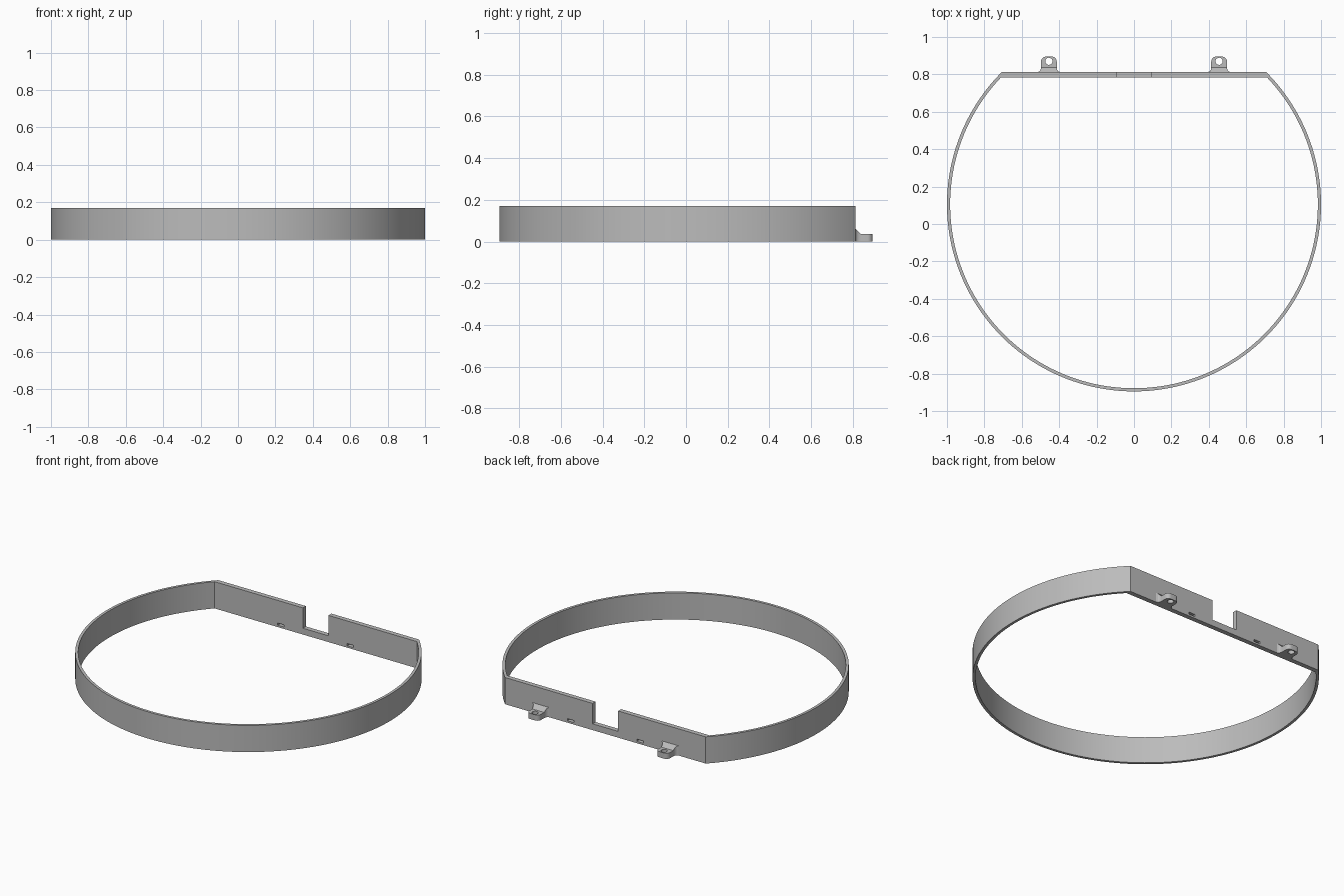
import bpy
import bmesh
import math

HEIGHT = 0.17
CENTRE_Y = 0.105
BACK, INNER_BACK = 0.812, 0.782

cube = bpy.data.objects.get("Cube")
if cube:
    bpy.data.objects.remove(cube, do_unlink=True)

grey = bpy.data.materials.new("plain grey")
grey.use_nodes = True
colour = (0.5, 0.5, 0.5, 1)
grey.diffuse_color = colour
grey.node_tree.nodes["Principled BSDF"].inputs["Base Color"].default_value = colour


def finish(name, bm):
    bmesh.ops.recalc_face_normals(bm, faces=bm.faces[:])
    mesh = bpy.data.meshes.new(name)
    bm.to_mesh(mesh)
    bm.free()
    mesh.materials.append(grey)
    obj = bpy.data.objects.new(name, mesh)
    bpy.context.collection.objects.link(obj)
    return obj


def cut(target, cutter):
    mod = target.modifiers.new("cut", "BOOLEAN")
    mod.operation = "DIFFERENCE"
    mod.solver = "EXACT"
    mod.object = cutter
    bpy.context.view_layer.objects.active = target
    bpy.ops.object.modifier_apply(modifier=mod.name)
    bpy.data.objects.remove(cutter, do_unlink=True)


def box(name, x, y, z, sx, sy, sz):
    bm = bmesh.new()
    bmesh.ops.create_cube(bm, size=1)
    bmesh.ops.scale(bm, vec=(sx, sy, sz), verts=bm.verts)
    bmesh.ops.translate(bm, vec=(x, y, z), verts=bm.verts)
    return finish(name, bm)


def smooth(obj):
    bpy.ops.object.select_all(action="DESELECT")
    obj.select_set(True)
    bpy.context.view_layer.objects.active = obj
    bpy.ops.object.shade_smooth_by_angle(angle=math.radians(25))


def arc_loop(radius, chord_y, steps=128):
    """Circle cut off by a straight chord at the back."""
    start = math.pi - math.asin((chord_y - CENTRE_Y) / radius)
    end = 3 * math.pi - start
    angles = [start + (end - start) * i / steps for i in range(steps + 1)]
    return [(radius * math.cos(a), CENTRE_Y + radius * math.sin(a)) for a in angles]


# Round band with a flat back wall
bm = bmesh.new()
loops = []
for radius, chord in ((1, BACK), (0.983, INNER_BACK)):
    for z in (0, HEIGHT):
        loops.append([bm.verts.new((x, y, z)) for x, y in arc_loop(radius, chord)])
out_low, out_top, in_low, in_top = loops
for a, b in ((out_low, out_top), (out_top, in_top), (in_top, in_low), (in_low, out_low)):
    for i in range(len(a)):
        j = (i + 1) % len(a)
        bm.faces.new((a[i], a[j], b[j], b[i]))
band = finish("band", bm)

# Notch and two small slots in the back wall
wall_y = (BACK + INNER_BACK) / 2
cut(band, box("notch_cutter", 0, wall_y, 0.14, 0.18, 0.1, 0.2))
for side in (-1, 1):
    cut(band, box("slot_cutter", side * 0.245, wall_y, 0.019, 0.045, 0.1, 0.014))
smooth(band)

# Mounting tabs with a rounded end, a screw hole and a flared root
TAB_HALF, TAB_TOP, TIP, CORNER = 0.042, 0.036, 0.895, 0.026
for side, label in ((-1, "right"), (1, "left")):
    cx = side * 0.455
    quarter = [math.pi / 2 * i / 8 for i in range(9)]
    right = [(TAB_HALF - CORNER + CORNER * math.cos(a),
              TIP - CORNER + CORNER * math.sin(a)) for a in quarter]
    outline = [(TAB_HALF, BACK - 0.005)] + right
    outline += [(-x, y) for x, y in reversed(outline)]
    bm = bmesh.new()
    face = bm.faces.new([bm.verts.new((cx + x, y, 0)) for x, y in outline])
    ext = bmesh.ops.extrude_face_region(bm, geom=[face])
    top = [v for v in ext["geom"] if isinstance(v, bmesh.types.BMVert)]
    bmesh.ops.translate(bm, vec=(0, 0, TAB_TOP), verts=top)
    tab = finish(label + "_tab", bm)

    bm = bmesh.new()
    bmesh.ops.create_cone(bm, cap_ends=True, segments=32, radius1=0.019, radius2=0.019, depth=0.2)
    bmesh.ops.translate(bm, vec=(cx, 0.87, 0), verts=bm.verts)
    cut(tab, finish("hole_cutter", bm))
    smooth(tab)

    # Gusset: concave flare in plan, straight slope in profile
    bm = bmesh.new()
    sections = []
    for i in range(7):
        t = i / 6
        half = TAB_HALF + 0.018 * (1 - math.sqrt(1 - (1 - t) ** 2))
        y = BACK + 0.026 * t
        z = 0.062 + (TAB_TOP - 0.062) * t
        sections.append([bm.verts.new((cx + x, y, h)) for x, h in
                         ((-half, 0), (half, 0), (half, z), (-half, z))])
    for a, b in zip(sections, sections[1:]):
        for k in range(4):
            bm.faces.new((a[k], a[(k + 1) % 4], b[(k + 1) % 4], b[k]))
    bm.faces.new(sections[0])
    bm.faces.new(sections[-1])
    smooth(finish(label + "_tab_gusset", bm))
